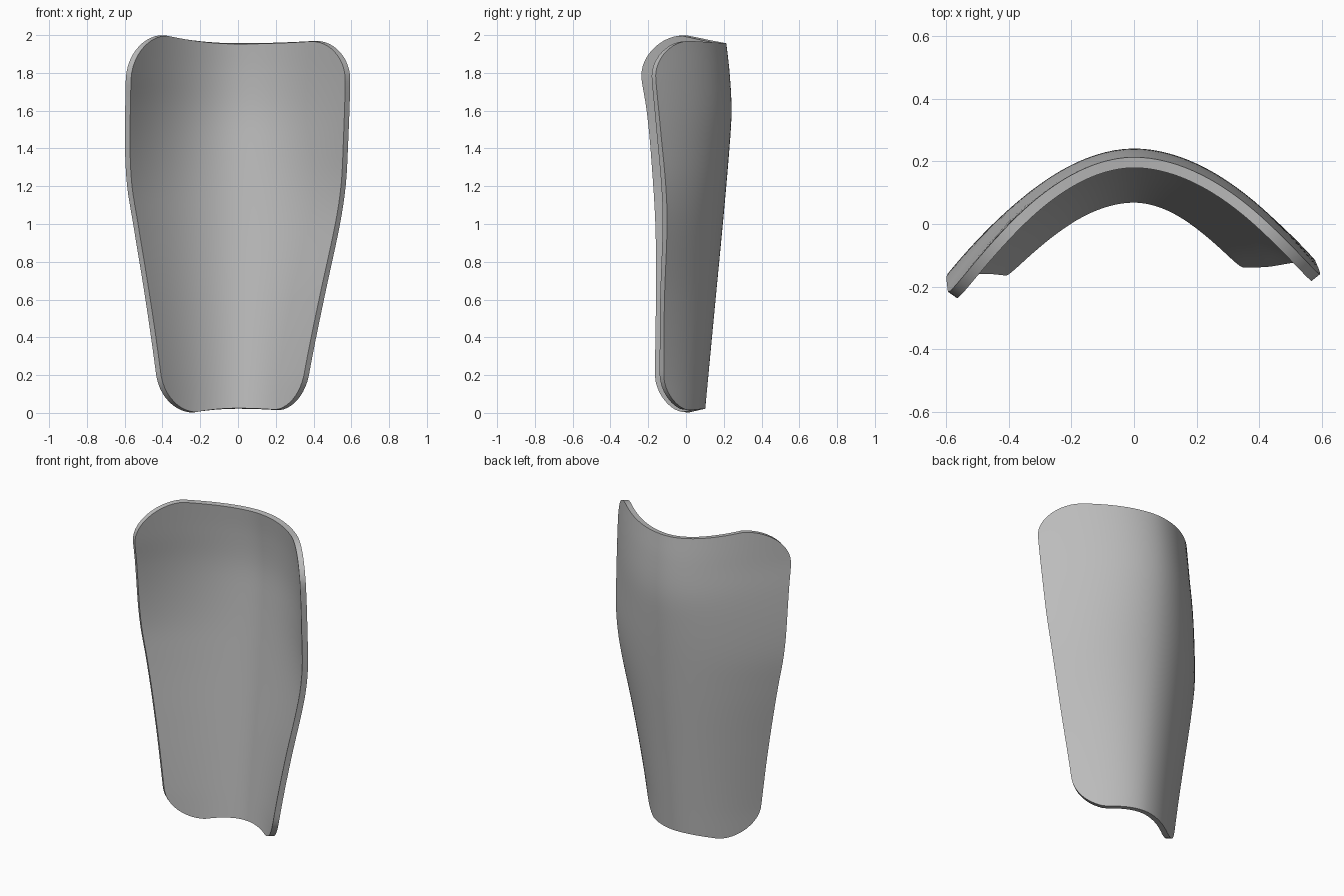
import bpy, bmesh, math

if "Cube" in bpy.data.objects:
    bpy.data.objects.remove(bpy.data.objects["Cube"])

Z0, Z1, T = 0.022, 1.957, 0.034

# Edge and ridge curves of the outer surface, as (z, value)
LEFT_X = [(0, -.408), (.2, -.432), (.6, -.49), (1, -.555), (1.2, -.587), (1.4, -.598), (1.75, -.594), (2, -.585)]
RIGHT_X = [(0, .35), (.2, .375), (.6, .455), (1, .54), (1.2, .57), (1.4, .582), (1.75, .594), (2, .59)]
LEFT_Y = [(0, -.14), (.2, -.142), (.6, -.137), (1, -.14), (1.4, -.167), (1.6, -.19), (1.77, -.22), (2, -.24)]
RIGHT_Y = [(0, -.12), (.2, -.118), (.6, -.114), (1, -.1), (1.2, -.107), (1.5, -.135), (1.78, -.162), (2, -.18)]
RIDGE_Y = [(0, .1), (.5, .147), (1, .195), (1.4, .23), (1.6, .241), (1.8, .231), (2, .208)]


def curve(pts, z):
    """Smooth Hermite interpolation through the points."""
    n = len(pts)
    z = min(max(z, pts[0][0]), pts[-1][0])
    i = max(k for k in range(n - 1) if pts[k][0] <= z)

    def slope(k):
        a, b = pts[max(k - 1, 0)], pts[min(k + 1, n - 1)]
        return (b[1] - a[1]) / (b[0] - a[0])
    (za, a), (zb, b) = pts[i], pts[i + 1]
    h = zb - za
    t = (z - za) / h
    return (a * (2*t**3 - 3*t*t + 1) + b * (3*t*t - 2*t**3)
            + h * (slope(i) * (t**3 - 2*t*t + t) + slope(i + 1) * (t**3 - t*t)))


def corner(z, bottom, top):
    """Inset of the edge where the corners are rounded; each is (rx, rz)."""
    inset = 0
    for (rx, rz), d in ((bottom, z - Z0), (top, Z1 - z)):
        if d < rz:
            t = 1 - d / rz
            inset += rx * (1 - math.sqrt(max(0, 1 - t * t)))
    return inset


def point(u, z):
    xl = curve(LEFT_X, z) + corner(z, (.17, .19), (.19, .22))
    xr = curve(RIGHT_X, z) - corner(z, (.15, .19), (.175, .2))
    x = xl + (xr - xl) * u
    # Arched cross-section falling from the ridge to each edge
    side_x, side_y = (LEFT_X, LEFT_Y) if x < 0 else (RIGHT_X, RIGHT_Y)
    r = curve(RIDGE_Y, z)
    y = r - (r - curve(side_y, z)) * abs(x / curve(side_x, z)) ** 1.92
    # Dipped top rim and slightly lifted bottom rim
    top = (.043 if x < 0 else .012) * min(1, abs(x) / .4) ** 2
    low = (.02 if x < 0 else .01) * min(1, abs(x) / .24) ** 2
    wt = max(0, (z - 1.2) / (Z1 - 1.2)) ** 1.5
    wb = max(0, (.5 - z) / (.5 - Z0)) ** 1.5
    return x, y, z + top * wt - low * wb


# Rows are packed toward the rounded ends
N, M = 56, 40
rows = []
for j in range(N + 1):
    c = (1 - math.cos(math.pi * j / N)) / 2
    rows.append(Z0 + (Z1 - Z0) * c)

bm = bmesh.new()
grid = [[bm.verts.new(point(i / M, z)) for i in range(M + 1)] for z in rows]
for j in range(N):
    for i in range(M):
        bm.faces.new((grid[j][i], grid[j + 1][i], grid[j + 1][i + 1], grid[j][i + 1]))
bm.normal_update()
if sum(f.normal.y for f in bm.faces) < 0:
    bmesh.ops.reverse_faces(bm, faces=bm.faces[:])
mesh = bpy.data.meshes.new("curved_guard_shell")
bm.to_mesh(mesh)
bm.free()

# Curved shell with thickness inward from the outer surface
shell = bpy.data.objects.new("curved_guard_shell", mesh)
bpy.context.collection.objects.link(shell)
mat = bpy.data.materials.new("plain grey")
mat.diffuse_color = (.5, .5, .5, 1)
mat.use_nodes = True
mat.node_tree.nodes["Principled BSDF"].inputs["Base Color"].default_value = mat.diffuse_color
mesh.materials.append(mat)
bpy.context.view_layer.objects.active = shell
shell.select_set(True)
solid = shell.modifiers.new("thickness", 'SOLIDIFY')
solid.thickness = T
solid.offset = -1
bpy.ops.object.modifier_apply(modifier=solid.name)
bpy.ops.object.shade_smooth_by_angle(angle=math.radians(40))
